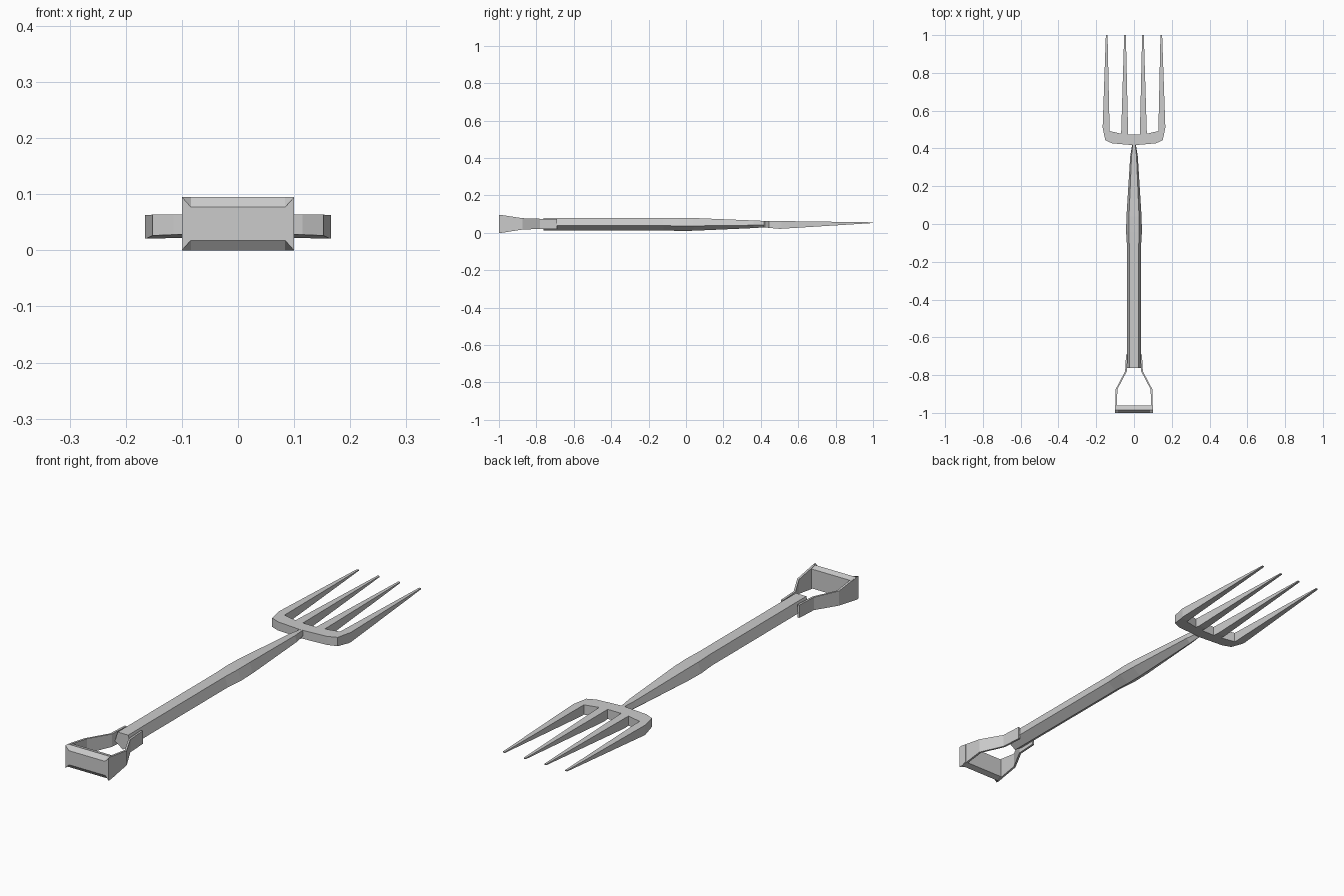
import bpy, bmesh, math

if "Cube" in bpy.data.objects:
    bpy.data.objects.remove(bpy.data.objects["Cube"])


def finish(bm, name):
    bmesh.ops.recalc_face_normals(bm, faces=bm.faces)
    mesh = bpy.data.meshes.new(name)
    bm.to_mesh(mesh)
    bm.free()
    obj = bpy.data.objects.new(name, mesh)
    bpy.context.collection.objects.link(obj)
    return obj


def loft(name, rings):
    """Skin a series of equal-sized rings and cap both ends."""
    bm = bmesh.new()
    loops = [[bm.verts.new(p) for p in ring] for ring in rings]
    n = len(loops[0])
    for a, b in zip(loops, loops[1:]):
        for i in range(n):
            j = (i + 1) % n
            bm.faces.new((a[i], a[j], b[j], b[i]))
    bm.faces.new(loops[0])
    bm.faces.new(loops[-1])
    return finish(bm, name)


def lerp(y, points):
    for (y0, z0), (y1, z1) in zip(points, points[1:]):
        if y <= y1:
            return z0 + (z1 - z0) * (y - y0) / (y1 - y0)
    return points[-1][1]


# five-sided shaft with a flat top and a keel: y, half width, bottom z, top z
def pentagon(y, w, bottom, top):
    side = bottom + (top - bottom) * 0.382
    return [(0, y, bottom), (w, y, side), (w * 0.66, y, top), (-w * 0.66, y, top), (-w, y, side)]


loft("shaft", [pentagon(*s) for s in (
    (-0.762, 0.037, 0.013, 0.080), (-0.12, 0.037, 0.013, 0.080),
    (-0.04, 0.042, 0.010, 0.080), (0.04, 0.040, 0.011, 0.079),
    (0.36, 0.020, 0.025, 0.066), (0.43, 0.008, 0.030, 0.063))])

# handle side straps: y, outer x, low z, high z
straps = loft("handle_strap", [
    [(x, y, lo), (x, y, hi), (x - 0.009, y, hi), (x - 0.009, y, lo)]
    for y, x, lo, hi in (
        (-0.985, 0.10, 0.0, 0.095), (-0.875, 0.097, 0.017, 0.078),
        (-0.78, 0.047, 0.021, 0.075), (-0.69, 0.042, 0.021, 0.075))])
straps.modifiers.new("mirror", 'MIRROR')


# grip bar: ridged section, front face chamfered with mitred corners
def grip_ring(x, inset):
    lo, hi = inset, 0.095 - inset
    return [(x, -1.0, lo), (x, -1.0, hi), (x, -0.985, 0.095),
            (x, -0.96, 0.088), (x, -0.96, 0.007), (x, -0.985, 0.0)]


loft("grip", [grip_ring(x, d) for x, d in
              ((-0.10, 0.0), (-0.084, 0.018), (0.084, 0.018), (0.10, 0.0))])

# fork head: half outline from the middle of the back edge round to the middle gap
half = [(0.115, 0.427), (0.152, 0.443), (0.166, 0.51), (0.149, 1.0), (0.140, 1.0),
        (0.129, 0.492), (0.068, 0.478), (0.052, 1.0), (0.043, 1.0), (0.031, 0.474)]
outline = [(0, 0.417)] + half + [(-x, y) for x, y in reversed(half)]
TOP = [(0.417, 0.064), (1.0, 0.056)]
BOTTOM = [(0.417, 0.029), (0.50, 0.021), (1.0, 0.052)]

bm = bmesh.new()
face = bm.faces.new([bm.verts.new((x, y, 0)) for x, y in outline])
bm.normal_update()
bmesh.ops.triangulate(bm, faces=[face])
bmesh.ops.bisect_plane(bm, geom=bm.verts[:] + bm.edges[:] + bm.faces[:],
                       plane_co=(0, 0.50, 0), plane_no=(0, 1, 0))
low = bm.verts[:]
new = bmesh.ops.extrude_face_region(bm, geom=bm.faces[:], use_keep_orig=True)
high = [g for g in new["geom"] if isinstance(g, bmesh.types.BMVert)]
for v in low:
    v.co.z = lerp(v.co.y, BOTTOM)
for v in high:
    v.co.z = lerp(v.co.y, TOP)
bmesh.ops.dissolve_limit(bm, angle_limit=0.01, verts=bm.verts[:], edges=bm.edges[:])
finish(bm, "fork_head")
